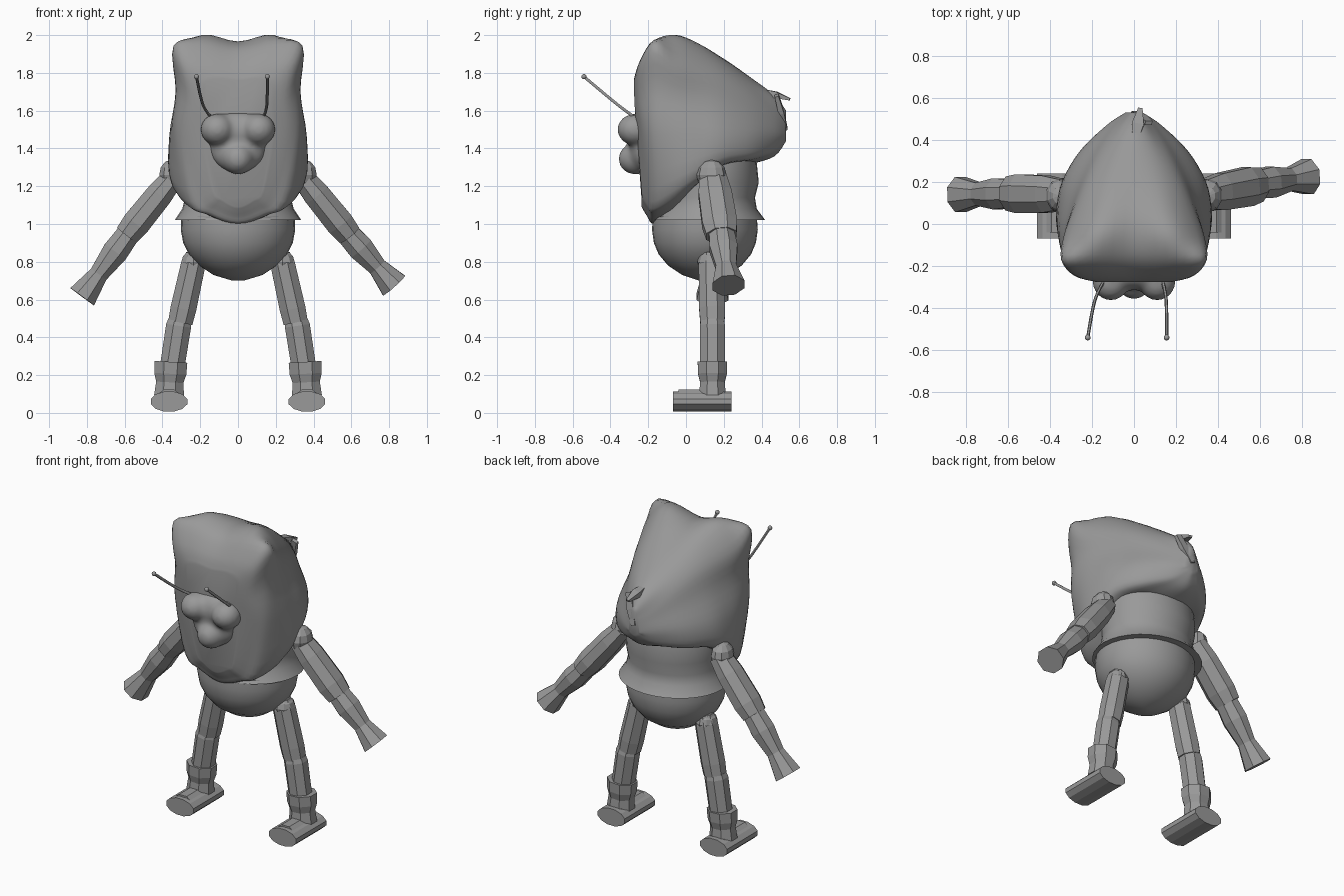
import bpy, bmesh
from math import sin, cos, pi, radians
from mathutils import Vector

cube = bpy.data.objects.get("Cube")
if cube:
    bpy.data.objects.remove(cube)

grey = bpy.data.materials.new("plain_grey")
grey.use_nodes = True
grey.diffuse_color = (0.32, 0.32, 0.32, 1)
grey.node_tree.nodes["Principled BSDF"].inputs["Base Color"].default_value = (0.32, 0.32, 0.32, 1)


def finish(name, bm, angle=0):
    bmesh.ops.recalc_face_normals(bm, faces=bm.faces)
    me = bpy.data.meshes.new(name)
    bm.to_mesh(me)
    bm.free()
    me.materials.append(grey)
    ob = bpy.data.objects.new(name, me)
    bpy.context.collection.objects.link(ob)
    if angle:
        bpy.ops.object.select_all(action="DESELECT")
        ob.select_set(True)
        bpy.context.view_layer.objects.active = ob
        bpy.ops.object.shade_smooth_by_angle(angle=radians(angle))
    return ob


def loft(name, rings, angle=0):
    """Skin closed rings of points and cap both ends."""
    bm = bmesh.new()
    rows = [[bm.verts.new(p) for p in ring] for ring in rings]
    n = len(rows[0])
    for a, b in zip(rows, rows[1:]):
        for i in range(n):
            j = (i + 1) % n
            bm.faces.new((a[i], a[j], b[j], b[i]))
    bm.faces.new(rows[0])
    bm.faces.new(rows[-1])
    return finish(name, bm, angle)


def spline(pts, steps, closed=False):
    """Smooth curve that passes through the given points."""
    n, out = len(pts), []
    for i in range(n if closed else n - 1):
        ids = [i - 1, i, i + 1, i + 2]
        a, b, c, d = (pts[k % n if closed else max(0, min(n - 1, k))] for k in ids)
        for s in range(steps):
            t = s / steps
            out.append(b + (c - a) * (t / 2) + (a * 2 - b * 5 + c * 4 - d) * (t * t / 2)
                       + (b * 3 - a - c * 3 + d) * (t ** 3 / 2))
    return out if closed else out + [pts[-1]]


def limb(name, start, end, profile, depth=1.0, sides=8, angle=0):
    """Faceted tube; profile holds (fraction along, radius)."""
    p, q = Vector(start), Vector(end)
    d = (q - p).normalized()
    u = Vector((0, 1, 0)) if abs(d.y) < 0.9 else Vector((0, 0, 1))
    u = (u - d * u.dot(d)).normalized()
    v = d.cross(u)
    angles = [2 * pi * (i + 0.5) / sides for i in range(sides)]
    return loft(name, [[p.lerp(q, t) + u * (r * depth * cos(a)) + v * (r * sin(a)) for a in angles]
                       for t, r in profile], angle)


def lathe(name, y, profile):
    """Upright oval body; profile holds (height, half width, half depth)."""
    return loft(name, [[Vector((w * cos(a), y + h * sin(a), z))
                        for a in (2 * pi * i / 32 for i in range(32))] for z, w, h in profile], 40)


def ball(name, centre, size, angle=0, u=10, v=6):
    bm = bmesh.new()
    bmesh.ops.create_uvsphere(bm, u_segments=u, v_segments=v, radius=1)
    bmesh.ops.scale(bm, vec=size, verts=bm.verts)
    bmesh.ops.translate(bm, vec=centre, verts=bm.verts)
    return finish(name, bm, angle)


# Hood-like head: depth, corner, top, top centre, side, low side, bottom
sections = [
    (-.275, .18, 1.74, 1.77, 1.76, .18, .13, 1.18, 1.09),
    (-.245, .28, 1.84, 1.86, 1.84, .27, .19, 1.14, 1.04),
    (-.17, .34, 1.945, 1.97, 1.93, .33, .26, 1.12, 1.00),
    (-.06, .325, 1.87, 2.00, 1.965, .36, .335, 1.18, 1.03),
    (.06, .28, 1.83, 1.95, 1.95, .36, .355, 1.25, 1.17),
    (.20, .22, 1.78, 1.86, 1.875, .335, .325, 1.33, 1.30),
    (.35, .15, 1.69, 1.75, 1.77, .25, .24, 1.36, 1.32),
    (.47, .08, 1.60, 1.66, 1.68, .13, .11, 1.40, 1.36),
    (.53, .02, 1.56, 1.59, 1.60, .04, .03, 1.46, 1.44),
]
outlines = []
for y, wc, zc, zm, z0, ws, wl, zl, zb in sections:
    half = [(wc * .58, zm), (wc, zc), ((wc + ws) * .48, (zc + 1.5) / 2), (ws, 1.47),
            (wl, zl), (wl * .6, zl * .4 + zb * .6)]
    ring = [(0, z0)] + half + [(0, zb)] + [(-x, z) for x, z in reversed(half)]
    lean = .04 if y < -.2 else 0  # the lower face sits further back
    outlines.append(spline([Vector((x, y + lean * max(0, min(1, (1.65 - z) * 3)), z))
                            for x, z in ring], 4, True))
columns = [spline(list(c), 4) for c in zip(*outlines)]
loft("head", list(zip(*columns)), 50)

# Folded flap on the back of the head
limb("head_flap", (0, .36, 1.72), (.03, .55, 1.66), [(0, .01), (.6, .04), (1, .015)], 0.6, 4)
limb("head_flap_side", (.07, .48, 1.68), (.0, .53, 1.5), [(0, .025), (.5, .035), (1, .02)], 0.6, 4)

# Torso with a flared hem, and round belly
lathe("torso", .12, [(1.45, .26, .24), (1.32, .29, .255), (1.22, .29, .265), (1.14, .28, .245),
                     (1.08, .295, .255), (1.02, .335, .30)])
lathe("belly", .10, [(1.04, .30, .275), (.97, .303, .28), (.90, .29, .27), (.84, .26, .245),
                     (.78, .205, .195), (.73, .13, .12), (.70, .03, .03)])

# Three-lobed snout, blended into one skin
bm = bmesh.new()
for centre, size in [((0, -.24, 1.49), (.195, .075, .105)), ((0, -.235, 1.40), (.15, .075, .13)),
                     ((-.11, -.27, 1.5), (.09, .095, .085)), ((.11, -.27, 1.5), (.09, .095, .085)),
                     ((0, -.265, 1.345), (.085, .095, .085))]:
    made = bmesh.ops.create_uvsphere(bm, u_segments=24, v_segments=16, radius=1)["verts"]
    bmesh.ops.scale(bm, vec=size, verts=made)
    bmesh.ops.translate(bm, vec=centre, verts=made)
snout = finish("snout", bm, 80)
remesh = snout.modifiers.new("blend", "REMESH")
remesh.mode = "VOXEL"
remesh.voxel_size = 0.012
remesh.use_smooth_shade = True
soften = snout.modifiers.new("soften", "SMOOTH")
soften.iterations = 20

# Feelers, limbs and feet on each side
for side, s, tip_x, hand_y, hand_z in (("right", -1, -.22, .14, .615), ("left", 1, .155, .225, .675)):
    tip = Vector((tip_x, -.54, 1.78))
    path = spline([Vector((s * .13, -.25, 1.55)), Vector((tip_x * .5 + s * .075, -.36, 1.63)), tip], 5)
    loft(side + "_feeler", [[p + Vector((cos(a), 0.5 * sin(a), sin(a))) * .008
                             for a in (2 * pi * i / 6 for i in range(6))] for p in path], 60)
    ball(side + "_feeler_tip", tip, (.014, .014, .014), 60)

    elbow_y = (hand_y + .15) / 2
    ball(side + "_shoulder", (s * .355, .135, 1.26), (.065, .08, .08))
    limb(side + "_upper_arm", (s * .34, .14, 1.25), (s * .59, elbow_y, .94),
         [(0, .062), (.3, .076), (.8, .08), (1, .07)], 1.25)
    limb(side + "_lower_arm", (s * .575, elbow_y, .955), (s * .825, hand_y, hand_z),
         [(0, .066), (.3, .074), (.65, .054), (1, .084)], 1.08)

    ball(side + "_hip", (s * .235, .13, .80), (.068, .07, .06))
    limb(side + "_thigh", (s * .225, .13, .84), (s * .305, .14, .48),
         [(0, .055), (.15, .07), (.8, .074), (1, .07)])
    limb(side + "_shin", (s * .31, .14, .49), (s * .355, .14, .2),
         [(0, .064), (.1, .072), (1, .07)])
    limb(side + "_boot", (s * .355, .14, .27), (s * .365, .14, .09),
         [(0, .094), (.35, .092), (.6, .078), (1, .086)], .9)
    limb(side + "_foot", (s * .365, -.07, .06), (s * .365, .24, .06), [(0, .1), (1, .1)], .55, 12)
    limb(side + "_foot_top", (s * .365, -.04, .075), (s * .365, .2, .075), [(0, .07), (1, .07)], .75)
